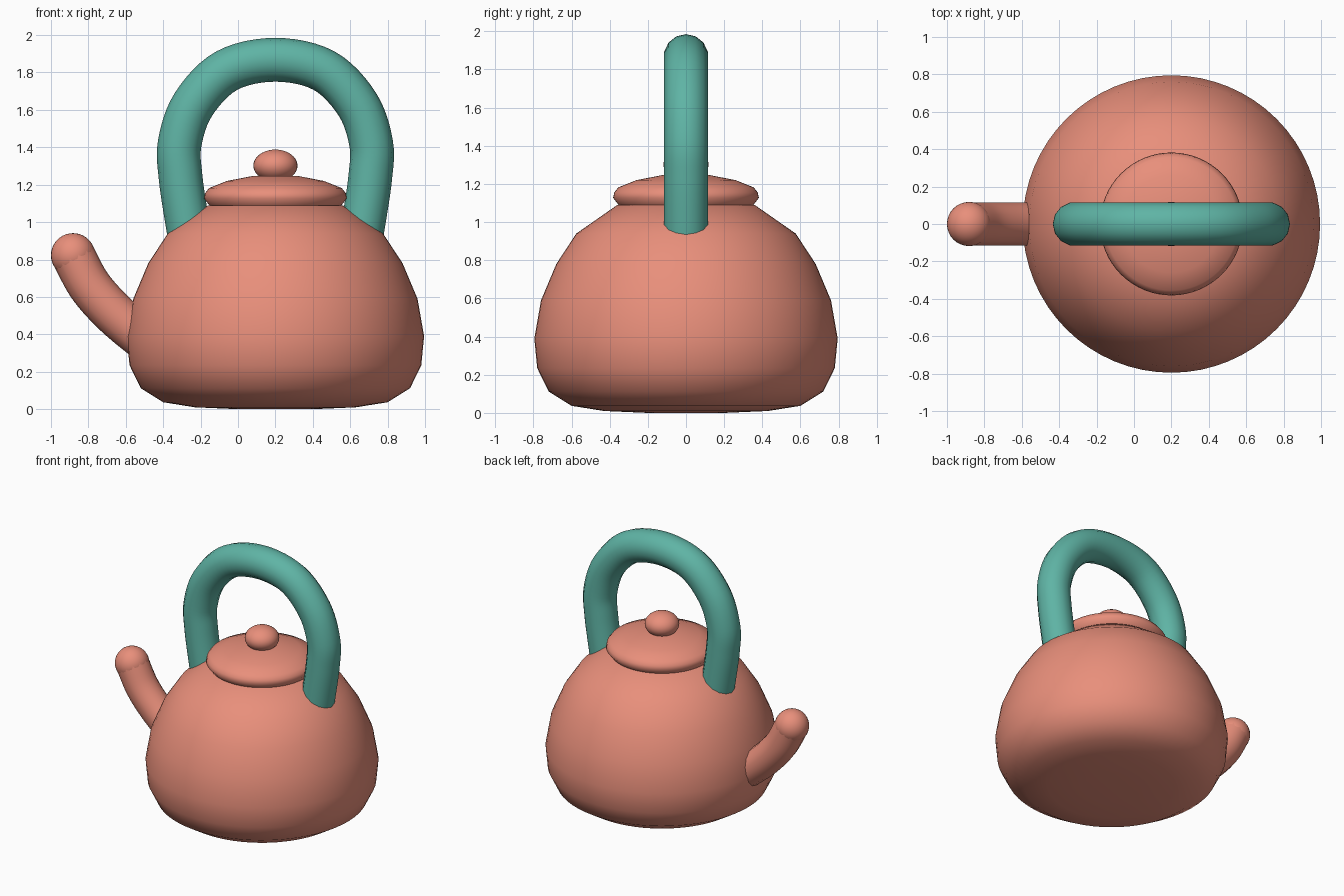
import bpy, bmesh, math
from mathutils import Vector

if "Cube" in bpy.data.objects:
    bpy.data.objects.remove(bpy.data.objects["Cube"])

CX = 0.2  # axis of the pot


def material(name, rgb):
    m = bpy.data.materials.new(name)
    m.diffuse_color = (*rgb, 1)
    m.use_nodes = True
    m.node_tree.nodes["Principled BSDF"].inputs["Base Color"].default_value = m.diffuse_color
    return m


CLAY = material("clay", (0.81, 0.275, 0.198))
TEAL = material("teal", (0.114, 0.456, 0.376))


def finish(name, bm, mat, angle=50):
    bmesh.ops.recalc_face_normals(bm, faces=bm.faces)
    me = bpy.data.meshes.new(name)
    bm.to_mesh(me)
    bm.free()
    ob = bpy.data.objects.new(name, me)
    bpy.context.collection.objects.link(ob)
    me.materials.append(mat)
    bpy.ops.object.select_all(action='DESELECT')
    ob.select_set(True)
    bpy.context.view_layer.objects.active = ob
    bpy.ops.object.shade_smooth_by_angle(angle=math.radians(angle))
    return ob


def skin(bm, rings, cap_ends):
    n = len(rings[0])
    for a, b in zip(rings, rings[1:]):
        for i in range(n):
            j = (i + 1) % n
            bm.faces.new((a[i], a[j], b[j], b[i]))
    if cap_ends:
        bm.faces.new(rings[0])
        bm.faces.new(rings[-1])


def lathe(name, profile, mat, sides=64):
    bm = bmesh.new()
    rings = [[bm.verts.new((CX + r * math.cos(2 * math.pi * i / sides),
                            r * math.sin(2 * math.pi * i / sides), z))
              for i in range(sides)] for r, z in profile]
    skin(bm, rings, True)
    return finish(name, bm, mat)


def smooth_path(pts, steps=6):
    """Catmull-Rom curve through points in the xz plane."""
    p = [Vector(q) for q in pts]
    p = [2 * p[0] - p[1]] + p + [2 * p[-1] - p[-2]]
    out = []
    for k in range(1, len(p) - 2):
        a, b, c, d = p[k - 1:k + 3]
        for s in range(steps):
            t = s / steps
            out.append(0.5 * (2 * b + (c - a) * t + (2 * a - 5 * b + 4 * c - d) * t ** 2
                              + (3 * b - a - 3 * c + d) * t ** 3))
    return out + [p[-2]]


def tube(name, pts, radius, mat, sides=14):
    path = smooth_path(pts)
    bm = bmesh.new()
    rings = []
    for k, c in enumerate(path):
        t = (path[min(k + 1, len(path) - 1)] - path[max(k - 1, 0)]).normalized()
        ring = []
        for i in range(sides):
            a = 2 * math.pi * i / sides
            u, v = radius * math.cos(a), radius * math.sin(a)
            ring.append(bm.verts.new((c.x - t.y * u, v, c.y + t.x * u)))
        rings.append(ring)
    skin(bm, rings, True)
    return finish(name, bm, mat)


def ball(name, loc, scale, mat):
    bm = bmesh.new()
    bmesh.ops.create_uvsphere(bm, u_segments=32, v_segments=20, radius=1)
    bmesh.ops.scale(bm, vec=scale, verts=bm.verts)
    bmesh.ops.translate(bm, vec=loc, verts=bm.verts)
    return finish(name, bm, mat)


# Pot body
lathe("body", [(0.2, 0), (0.43, 0.01), (0.60, 0.037), (0.72, 0.112), (0.78, 0.235),
               (0.795, 0.39), (0.76, 0.59), (0.68, 0.78), (0.575, 0.94), (0.36, 1.09)], CLAY)

# Lid and knob
lathe("lid", [(0.345, 1.08), (0.355, 1.092), (0.382, 1.127), (0.376, 1.155), (0.355, 1.182),
              (0.26, 1.22), (0.12, 1.247), (0.03, 1.25)], CLAY)
ball("knob", (CX, 0, 1.302), (0.118, 0.118, 0.086), CLAY)

# Spout with rounded tip
tube("spout", [(-0.40, 0.30), (-0.58, 0.44), (-0.70, 0.55), (-0.80, 0.67), (-0.88, 0.82)], 0.117, CLAY)
ball("spout_tip", (-0.882, 0, 0.823), (0.118,) * 3, CLAY)

# Arched handle, half the path mirrored about the pot axis
half = [(0.445, 0.85), (0.475, 1.02), (0.507, 1.24), (0.512, 1.42), (0.438, 1.63), (0.26, 1.81)]
arch = [(CX - x, z) for x, z in half] + [(CX, 1.868)] + [(CX + x, z) for x, z in reversed(half)]
tube("handle", arch, 0.117, TEAL)
